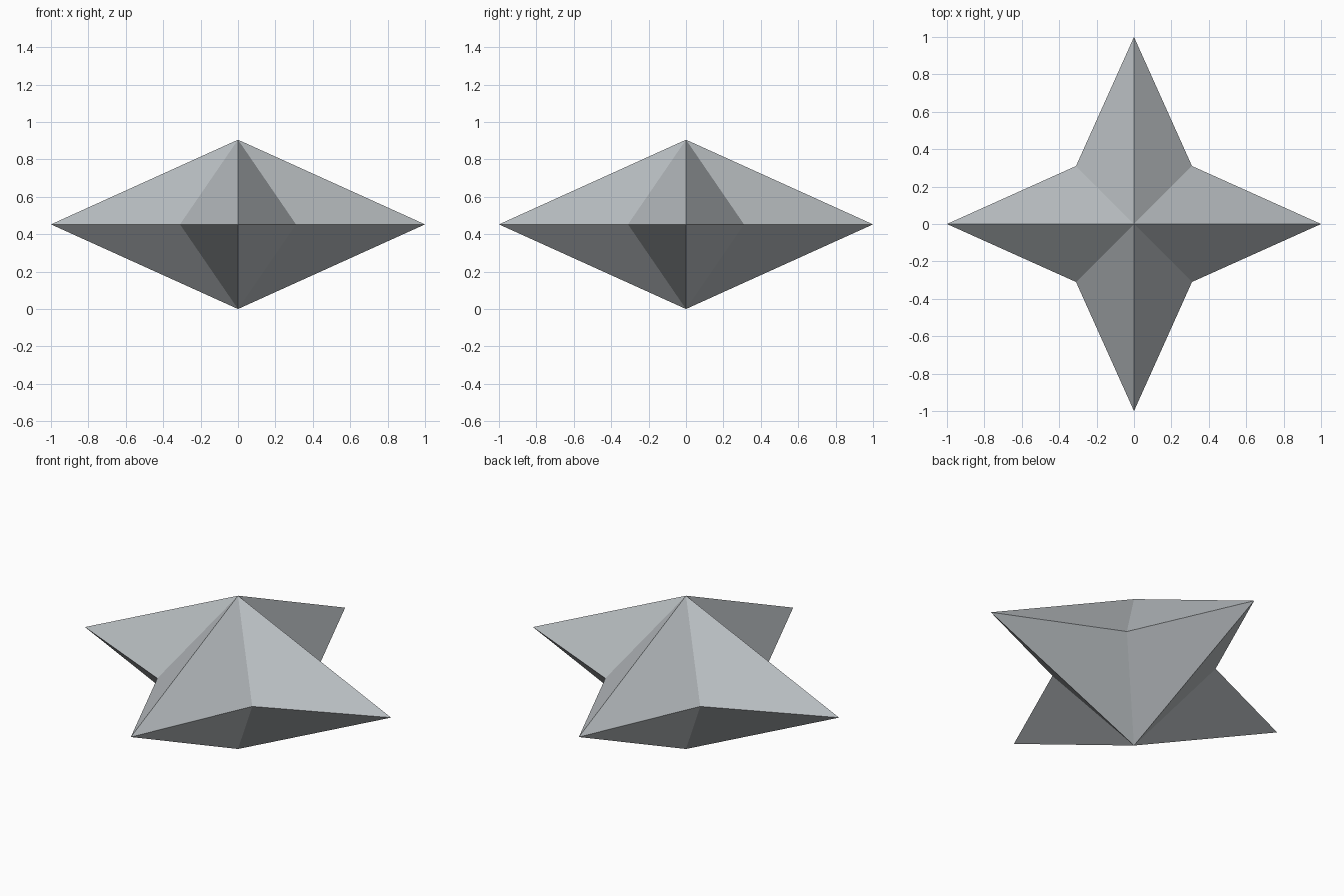
import bpy
import bmesh
from math import cos, sin, pi, hypot

if "Cube" in bpy.data.objects:
    bpy.data.objects.remove(bpy.data.objects["Cube"], do_unlink=True)

POINTS = 4
TIP_RADIUS = 1.0
NOTCH_RADIUS = hypot(0.31, 0.31)
HEIGHT = 0.905

# Single flat colour
steel = bpy.data.materials.new("steel_grey")
steel.use_nodes = True
colour = (0.48, 0.51, 0.53, 1.0)
steel.diffuse_color = colour
steel.node_tree.nodes["Principled BSDF"].inputs["Base Color"].default_value = colour

# Star outline at mid height, alternating tips and notches
bm = bmesh.new()
rim = []
for i in range(POINTS * 2):
    radius = NOTCH_RADIUS if i % 2 else TIP_RADIUS
    angle = i * pi / POINTS
    rim.append(bm.verts.new((radius * cos(angle), radius * sin(angle), HEIGHT / 2)))

# Facets rising to the top apex and falling to the bottom apex
top = bm.verts.new((0, 0, HEIGHT))
bottom = bm.verts.new((0, 0, 0))
for a, b in zip(rim, rim[1:] + rim[:1]):
    bm.faces.new((a, b, top))
    bm.faces.new((b, a, bottom))
bm.normal_update()

mesh = bpy.data.meshes.new("star_body")
bm.to_mesh(mesh)
bm.free()
mesh.materials.append(steel)
star = bpy.data.objects.new("star_body", mesh)
bpy.context.collection.objects.link(star)
